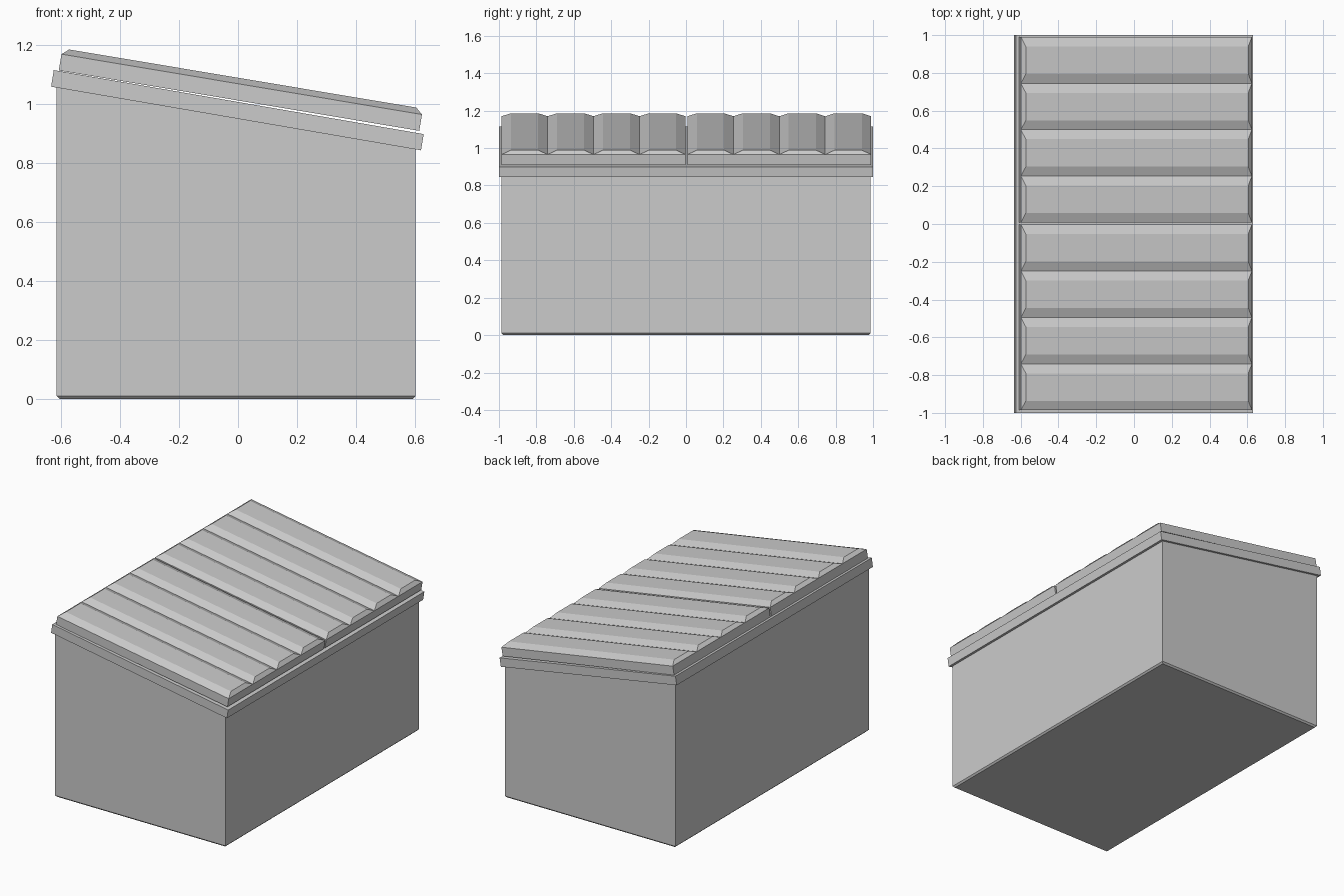
import bpy, bmesh
from math import radians
from mathutils import Vector, Matrix

if "Cube" in bpy.data.objects:
    bpy.data.objects.remove(bpy.data.objects["Cube"])


def finish(name, bm):
    bmesh.ops.recalc_face_normals(bm, faces=bm.faces[:])
    me = bpy.data.meshes.new(name)
    bm.to_mesh(me)
    bm.free()
    ob = bpy.data.objects.new(name, me)
    bpy.context.collection.objects.link(ob)
    return ob


def prism(profile, y0, y1):
    """Extrude an x/z outline along y."""
    bm = bmesh.new()
    face = bm.faces.new([bm.verts.new((x, y0, z)) for x, z in profile])
    ext = bmesh.ops.extrude_face_region(bm, geom=[face], use_keep_orig=True)
    moved = [g for g in ext["geom"] if isinstance(g, bmesh.types.BMVert)]
    bmesh.ops.translate(bm, verts=moved, vec=(0, y1 - y0, 0))
    return bm


# Bin body with sloping top and small chamfer round the base
bm = prism([(-0.615, 0), (0.602, 0), (0.602, 0.88), (-0.615, 1.088)], -0.986, 0.986)
base = [e for e in bm.edges if all(v.co.z < 1e-5 for v in e.verts)]
bmesh.ops.bevel(bm, geom=base, offset=0.01, segments=1, affect='EDGES')
finish("body", bm)

# Overhanging rim
finish("rim", prism([(-0.634, 1.06), (0.621, 0.844), (0.630, 0.899), (-0.625, 1.116)], -1, 1))

# Two ribbed lids
LENGTH, THICK, RIBS = 1.240, 0.056, 4
RIB_H, END_IN, SIDE_IN = 0.020, 0.023, 0.05


def lid(name, y0, y1):
    h = LENGTH / 2
    bm = prism([(-h, 0), (h, 0), (h, THICK), (-h, THICK)], y0, y1)
    for i in range(1, RIBS):
        y = y0 + (y1 - y0) * i / RIBS
        bmesh.ops.bisect_plane(bm, geom=bm.verts[:] + bm.edges[:] + bm.faces[:],
                               plane_co=(0, y, 0), plane_no=(0, 1, 0))
    tops = [f for f in bm.faces if all(v.co.z > THICK - 1e-5 for v in f.verts)]
    for f in bmesh.ops.extrude_discrete_faces(bm, faces=tops)["faces"]:
        c = f.calc_center_median()
        for v in f.verts:
            v.co += Vector((END_IN if v.co.x < c.x else -END_IN,
                            SIDE_IN if v.co.y < c.y else -SIDE_IN, RIB_H))
    ob = finish(name, bm)
    ob.matrix_world = Matrix.Translation((0.0035, 0, 1.0125)) @ Matrix.Rotation(radians(9.5), 4, 'Y')


lid("lid_front", -0.986, -0.003)
lid("lid_back", 0.008, 0.990)
